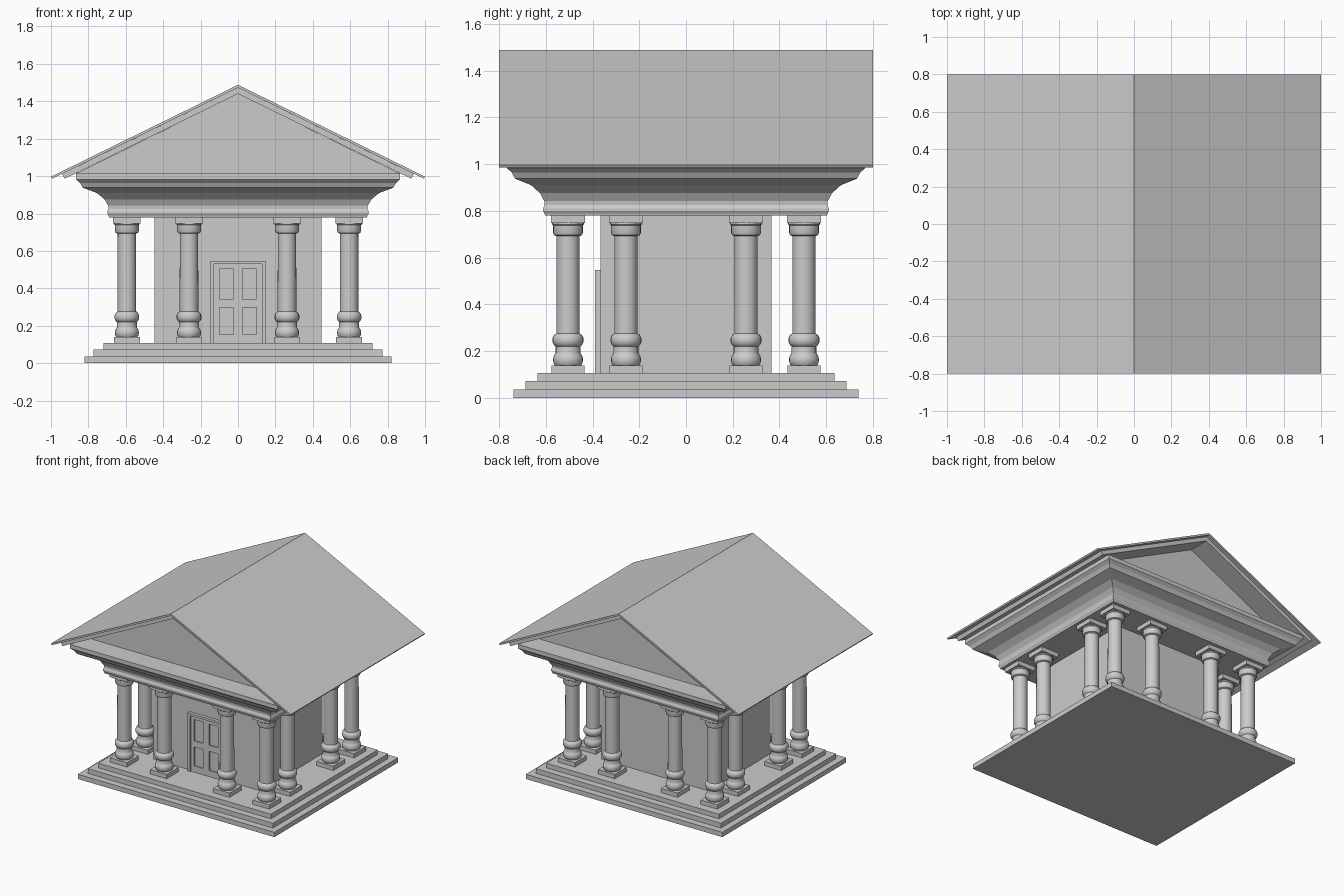
import bpy, bmesh, math

if "Cube" in bpy.data.objects:
    bpy.data.objects.remove(bpy.data.objects["Cube"])

stone = bpy.data.materials.new("grey_stone")
stone.diffuse_color = (0.6, 0.6, 0.6, 1)
stone.use_nodes = True
stone.node_tree.nodes["Principled BSDF"].inputs["Base Color"].default_value = stone.diffuse_color


def finish(name, bm, smooth=False):
    """Turn a bmesh into a named stone object."""
    bmesh.ops.recalc_face_normals(bm, faces=bm.faces)
    me = bpy.data.meshes.new(name)
    bm.to_mesh(me)
    bm.free()
    me.materials.append(stone)
    ob = bpy.data.objects.new(name, me)
    bpy.context.collection.objects.link(ob)
    if smooth:
        bpy.ops.object.select_all(action='DESELECT')
        ob.select_set(True)
        bpy.context.view_layer.objects.active = ob
        bpy.ops.object.shade_smooth_by_angle(angle=math.radians(35))
    return ob


def loft(bm, rings):
    """Skin a stack of equal closed rings and cap both ends."""
    loops = [[bm.verts.new(p) for p in r] for r in rings]
    n = len(loops[0])
    for a, b in zip(loops, loops[1:]):
        for i in range(n):
            j = (i + 1) % n
            bm.faces.new((a[i], a[j], b[j], b[i]))
    bm.faces.new(loops[0][::-1])
    bm.faces.new(loops[-1])


def rect(hx, hy, z, cx=0, cy=0):
    return [(cx + sx * hx, cy + sy * hy, z)
            for sx, sy in ((-1, -1), (1, -1), (1, 1), (-1, 1))]


def box(bm, x0, x1, y0, y1, z0, z1):
    c = ((x1 - x0) / 2, (y1 - y0) / 2), ((x0 + x1) / 2, (y0 + y1) / 2)
    loft(bm, [rect(*c[0], z, *c[1]) for z in (z0, z1)])


def prism(name, outline, hy):
    """Extrude an x-z outline along y."""
    bm = bmesh.new()
    loft(bm, [[(x, y, z) for x, z in outline] for y in (-hy, hy)])
    finish(name, bm)


# Stepped base
bm = bmesh.new()
steps = [(0.82, 0.738, 0.036), (0.772, 0.687, 0.072), (0.72, 0.636, 0.107)]
rings, z = [], 0
for hx, hy, top in steps:
    rings += [rect(hx, hy, z), rect(hx, hy, top)]
    z = top
loft(bm, rings)
finish("stepped_base", bm)

# Inner chamber
bm = bmesh.new()
box(bm, -0.447, 0.447, -0.367, 0.367, 0.107, 0.78)
finish("chamber_walls", bm)

# Door: frame, leaf and the bars that leave four sunk panels
bm = bmesh.new()
for s in (-1, 1):
    x = sorted((s * 0.127, s * 0.147))
    box(bm, *x, -0.39, -0.367, 0.107, 0.547)
box(bm, -0.127, 0.127, -0.39, -0.367, 0.53, 0.547)
finish("door_frame", bm)

bm = bmesh.new()
box(bm, -0.127, 0.127, -0.371, -0.367, 0.107, 0.53)
for x0, x1 in ((-0.127, -0.1), (-0.025, 0.025), (0.1, 0.127)):
    box(bm, x0, x1, -0.38, -0.371, 0.107, 0.53)
for x0, x1 in ((-0.1, -0.025), (0.025, 0.1)):
    for z0, z1 in ((0.107, 0.153), (0.297, 0.343), (0.504, 0.53)):
        box(bm, x0, x1, -0.38, -0.371, z0, z1)
finish("door_leaf", bm)

# Columns: square plinth and top block with a turned shaft between
PROFILE = [(0.056, 0.139), (0.062, 0.148), (0.064, 0.163), (0.062, 0.178),
           (0.055, 0.188), (0.053, 0.192), (0.053, 0.220), (0.060, 0.226),
           (0.066, 0.238), (0.066, 0.256), (0.060, 0.268), (0.050, 0.276),
           (0.049, 0.692), (0.060, 0.697), (0.064, 0.708), (0.064, 0.738),
           (0.068, 0.742), (0.068, 0.750)]
SIDES = 24


def column(cx, cy):
    bm = bmesh.new()
    loft(bm, [[(cx + r * math.cos(2 * math.pi * i / SIDES),
                cy + r * math.sin(2 * math.pi * i / SIDES), z)
               for i in range(SIDES)] for r, z in PROFILE])
    box(bm, cx - 0.07, cx + 0.07, cy - 0.07, cy + 0.07, 0.107, 0.139)
    box(bm, cx - 0.074, cx + 0.074, cy - 0.072, cy + 0.072, 0.748, 0.78)
    finish("column", bm, smooth=True)


for sx in (-1, 1):
    for sy in (-1, 1):
        for x, y in ((0.594, 0.505), (0.262, 0.505), (0.594, 0.257)):
            column(sx * x, sy * y)

# Moulded cornice: offset outward from the core rectangle, by height
MOULDING = [(0, 0.78), (0.003, 0.79), (0.009, 0.80), (0.009, 0.81),
            (0.002, 0.825), (0.004, 0.842), (0.024, 0.876), (0.065, 0.91),
            (0.14, 0.938), (0.147, 0.95), (0.155, 0.964), (0.168, 0.975),
            (0.177, 0.983), (0.177, 1.013)]
bm = bmesh.new()
loft(bm, [rect(0.69 + d, 0.603 + d * 0.92, z) for d, z in MOULDING])
finish("cornice", bm)

# Pediment block closing both gables
prism("pediment", [(-0.867, 1.013), (0.867, 1.013), (0, 1.441)], 0.61)

# Two roof layers with square-cut eaves
prism("roof_under_layer", [(-0.94, 1.012), (-0.927, 0.986), (0, 1.44),
                           (0.927, 0.986), (0.94, 1.012), (0, 1.473)], 0.77)
prism("roof_covering", [(-1, 0.997), (-0.994, 0.986), (0, 1.473),
                        (0.994, 0.986), (1, 0.997), (0, 1.488)], 0.8)
